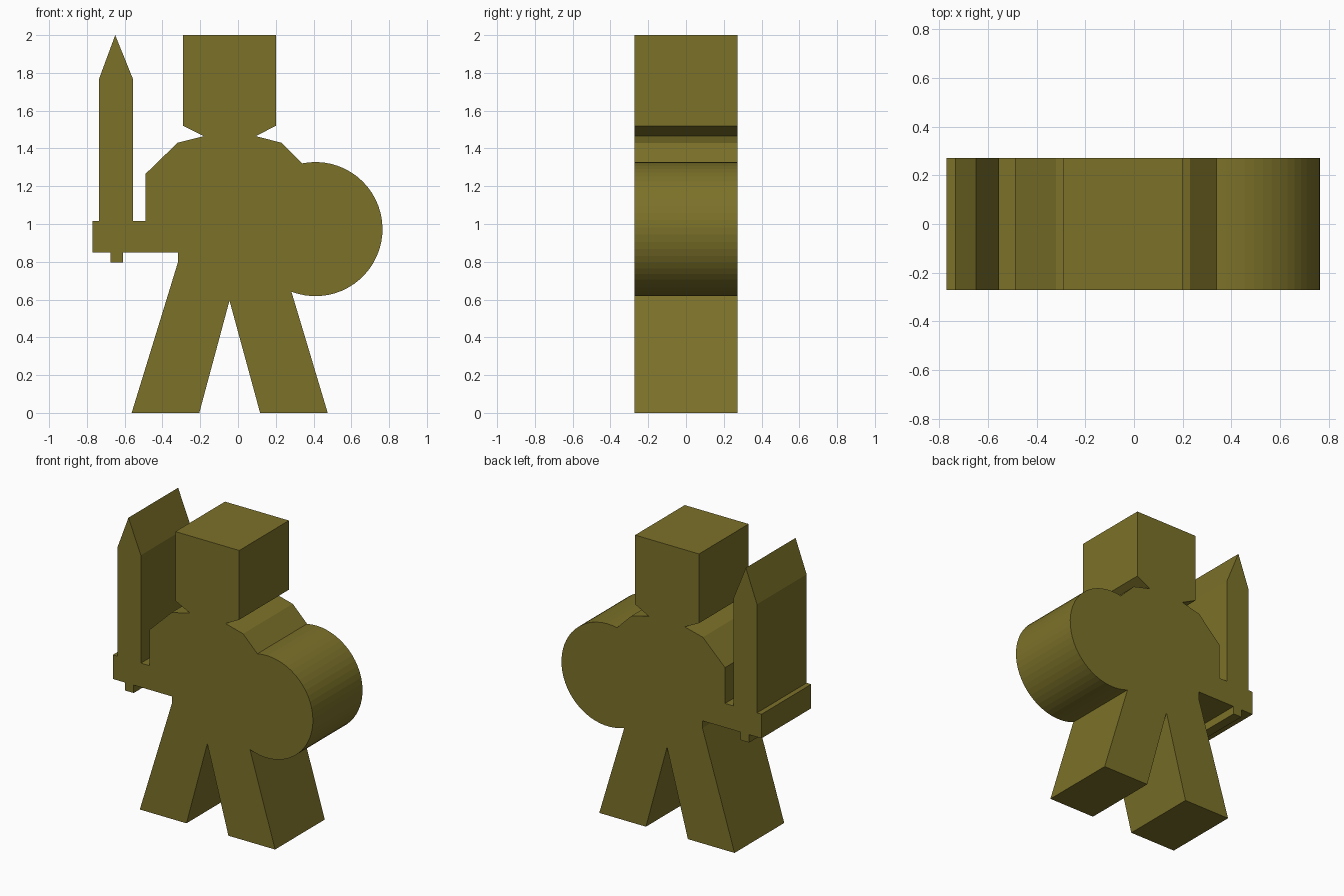
import bpy, bmesh
from math import cos, sin, radians

if "Cube" in bpy.data.objects:
    bpy.data.objects.remove(bpy.data.objects["Cube"])

HALF_DEPTH = 0.272


def arc(cx, cz, r, start, end, steps):
    """Points along a circular arc, angles in degrees."""
    angles = [radians(start + (end - start) * i / steps) for i in range(steps + 1)]
    return [(cx + r * cos(a), cz + r * sin(a)) for a in angles]


def extrude_outline(name, outline, material):
    """Solid made from an x/z outline extruded along y."""
    bm = bmesh.new()
    face = bm.faces.new([bm.verts.new((x, -HALF_DEPTH, z)) for x, z in outline])
    moved = bmesh.ops.extrude_face_region(bm, geom=[face], use_keep_orig=True)["geom"]
    verts = [v for v in moved if isinstance(v, bmesh.types.BMVert)]
    bmesh.ops.translate(bm, verts=verts, vec=(0, 2 * HALF_DEPTH, 0))
    caps = [f for f in bm.faces if len(f.verts) > 4]
    bmesh.ops.triangulate(bm, faces=caps, ngon_method='EAR_CLIP')
    bmesh.ops.recalc_face_normals(bm, faces=bm.faces[:])
    mesh = bpy.data.meshes.new(name)
    bm.to_mesh(mesh)
    bm.free()
    mesh.materials.append(material)
    obj = bpy.data.objects.new(name, mesh)
    bpy.context.collection.objects.link(obj)
    return obj


olive = bpy.data.materials.new("olive")
olive.diffuse_color = (0.2, 0.165, 0.022, 1)
olive.use_nodes = True
olive.node_tree.nodes["Principled BSDF"].inputs["Base Color"].default_value = olive.diffuse_color

# The figure is one fused solid; its outline runs clockwise part by part
head = [(-0.18, 1.465), (-0.29, 1.52), (-0.29, 2.0),
        (0.20, 2.0), (0.20, 1.52), (0.095, 1.465)]
shield_shoulder = [(0.23, 1.43)]
shield = arc(0.41, 0.973, 0.355, 101.5, -111, 34)
legs = [(0.475, 0), (0.117, 0), (-0.045, 0.595), (-0.205, 0), (-0.563, 0),
        (-0.317, 0.80), (-0.317, 0.85)]
sword_handle = [(-0.61, 0.85), (-0.61, 0.795), (-0.675, 0.795), (-0.675, 0.85)]
sword_guard = [(-0.77, 0.85), (-0.77, 1.017), (-0.735, 1.017)]
sword_blade = [(-0.735, 1.77), (-0.65, 2.0), (-0.555, 1.765), (-0.555, 1.017)]
sword_shoulder = [(-0.49, 1.017), (-0.49, 1.265), (-0.32, 1.43)]

extrude_outline("warrior_figure",
                head + shield_shoulder + shield + legs + sword_handle
                + sword_guard + sword_blade + sword_shoulder, olive)
